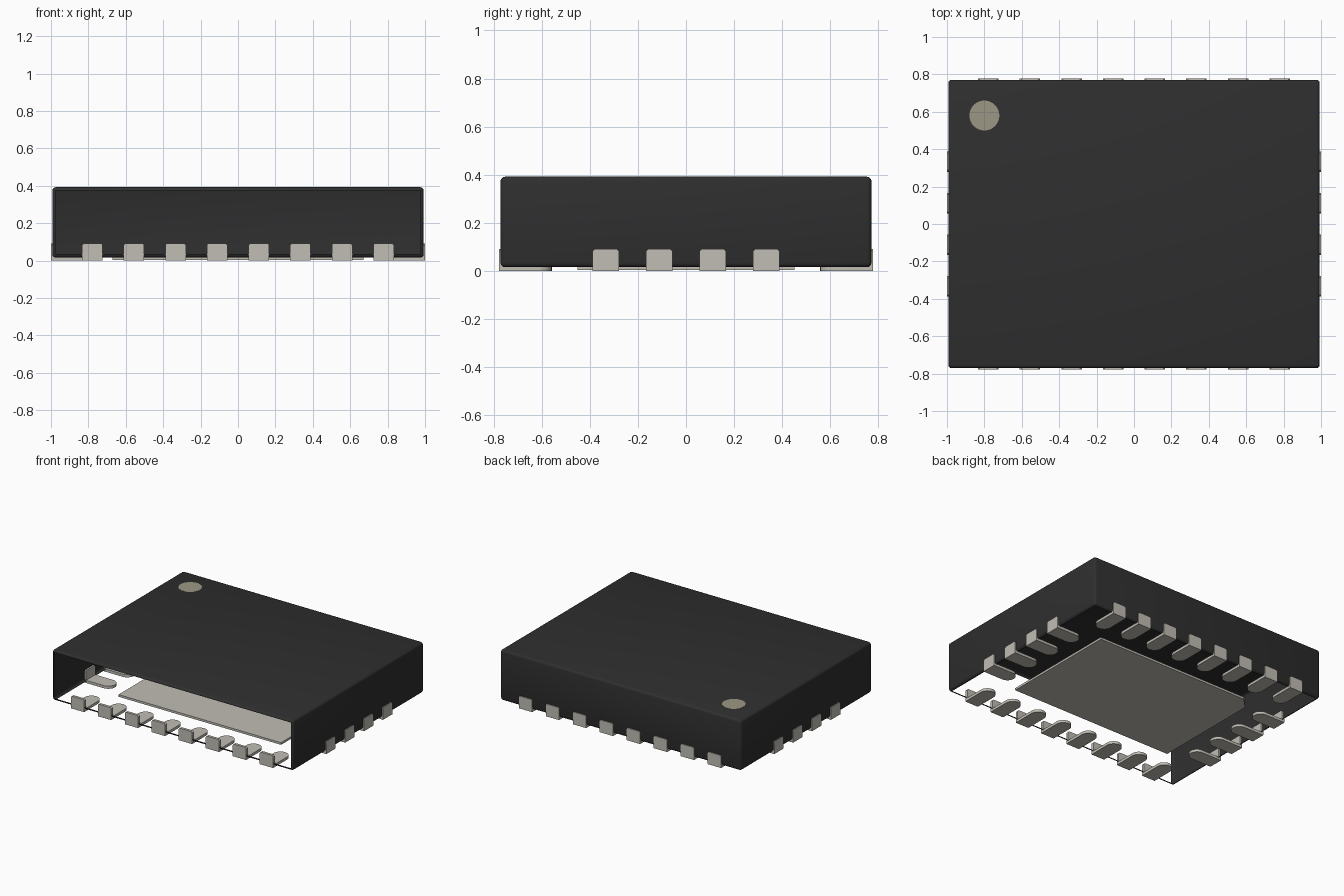
import bpy, bmesh, math
from mathutils import Matrix

if "Cube" in bpy.data.objects:
    bpy.data.objects.remove(bpy.data.objects["Cube"], do_unlink=True)


def material(name, rgb):
    m = bpy.data.materials.new(name)
    m.use_nodes = True
    m.diffuse_color = (*rgb, 1)
    bsdf = m.node_tree.nodes["Principled BSDF"]
    bsdf.inputs["Base Color"].default_value = (*rgb, 1)
    bsdf.inputs["Roughness"].default_value = 0.6
    return m


BLACK = material("black plastic", (0.028, 0.028, 0.028))
METAL = material("tin metal", (0.53, 0.51, 0.455))
MARK = material("olive grey mark", (0.33, 0.305, 0.235))


def add_object(name, bm, mat, matrix=Matrix(), smooth=True):
    mesh = bpy.data.meshes.new(name)
    bm.to_mesh(mesh)
    bm.free()
    mesh.materials.append(mat)
    ob = bpy.data.objects.new(name, mesh)
    bpy.context.collection.objects.link(ob)
    ob.matrix_world = matrix
    if smooth:
        bpy.ops.object.select_all(action="DESELECT")
        ob.select_set(True)
        bpy.context.view_layer.objects.active = ob
        bpy.ops.object.shade_smooth_by_angle(angle=math.radians(35))
    return ob


def prism(bm, points, offset):
    """Closed prism: a flat outline of 3D points pushed along an offset."""
    a = [bm.verts.new(p) for p in points]
    b = [bm.verts.new([c + d for c, d in zip(p, offset)]) for p in points]
    bm.faces.new(a)
    bm.faces.new(b[::-1])
    n = len(a)
    for i in range(n):
        j = (i + 1) % n
        bm.faces.new((a[i], b[i], b[j], a[j]))
    bmesh.ops.recalc_face_normals(bm, faces=bm.faces[:])


# Package body: rounded box shell, open at the front and underneath
HX, HY, Z0, Z1 = 0.993, 0.771, 0.016, 0.392
bm = bmesh.new()
bmesh.ops.create_cube(bm, size=1, matrix=Matrix.Translation((0, 0, (Z0 + Z1) / 2))
                      @ Matrix.Diagonal((2 * HX, 2 * HY, Z1 - Z0, 1)))
bmesh.ops.bevel(bm, geom=bm.edges[:], offset=0.018, segments=3, profile=0.5, affect="EDGES")
bm.normal_update()
open_faces = [f for f in bm.faces if f.calc_area() > 0.2
              and (f.normal.y < -0.99 or f.normal.z < -0.99)]
bmesh.ops.delete(bm, geom=open_faces, context="FACES")
add_object("package_body", bm, BLACK)

# Round orientation mark on the top
bm = bmesh.new()
bmesh.ops.create_cone(bm, cap_ends=True, segments=48, radius1=0.08, radius2=0.08, depth=0.004)
add_object("orientation_mark", bm, MARK, Matrix.Translation((-0.80, 0.58, Z1 - 0.001)))

# Large centre pad with one chamfered corner
bm = bmesh.new()
px, py, ch = 0.67, 0.45, 0.08
prism(bm, [(x, y, 0.004) for x, y in
           ((-px, -py), (px, -py), (px, py), (-px + ch, py), (-px, py - ch))], (0, 0, 0.016))
add_object("centre_pad", bm, METAL, smooth=False)

# Terminals: round-ended foot plus upright tab, outer face at local y = 0
W, LENGTH, THICK, TALL = 0.055, 0.22, 0.02, 0.092


def terminal(name, matrix):
    bm = bmesh.new()
    arc = [(W * math.cos(math.pi * i / 14), LENGTH - W + W * math.sin(math.pi * i / 14), 0)
           for i in range(15)]
    prism(bm, [(-W, 0, 0), (W, 0, 0)] + arc, (0, 0, THICK))
    c = 0.009
    prism(bm, [(-W, 0, 0), (W, 0, 0), (W, 0, TALL - c), (W - c, 0, TALL),
               (-W + c, 0, TALL), (-W, 0, TALL - c)], (0, THICK, 0))
    add_object(name, bm, METAL, matrix)


PITCH = 0.2225
sides = (("front", 0, 0.778, 8), ("left", 90, 1.0, 4),
         ("back", 180, 0.778, 8), ("right", 270, 1.0, 4))
for side, angle, reach, count in sides:
    turn = Matrix.Rotation(math.radians(angle), 4, "Z")
    for i in range(count):
        offset = (i - (count - 1) / 2) * PITCH
        terminal(f"{side}_terminal_{i + 1}", turn @ Matrix.Translation((offset, -reach, 0)))
